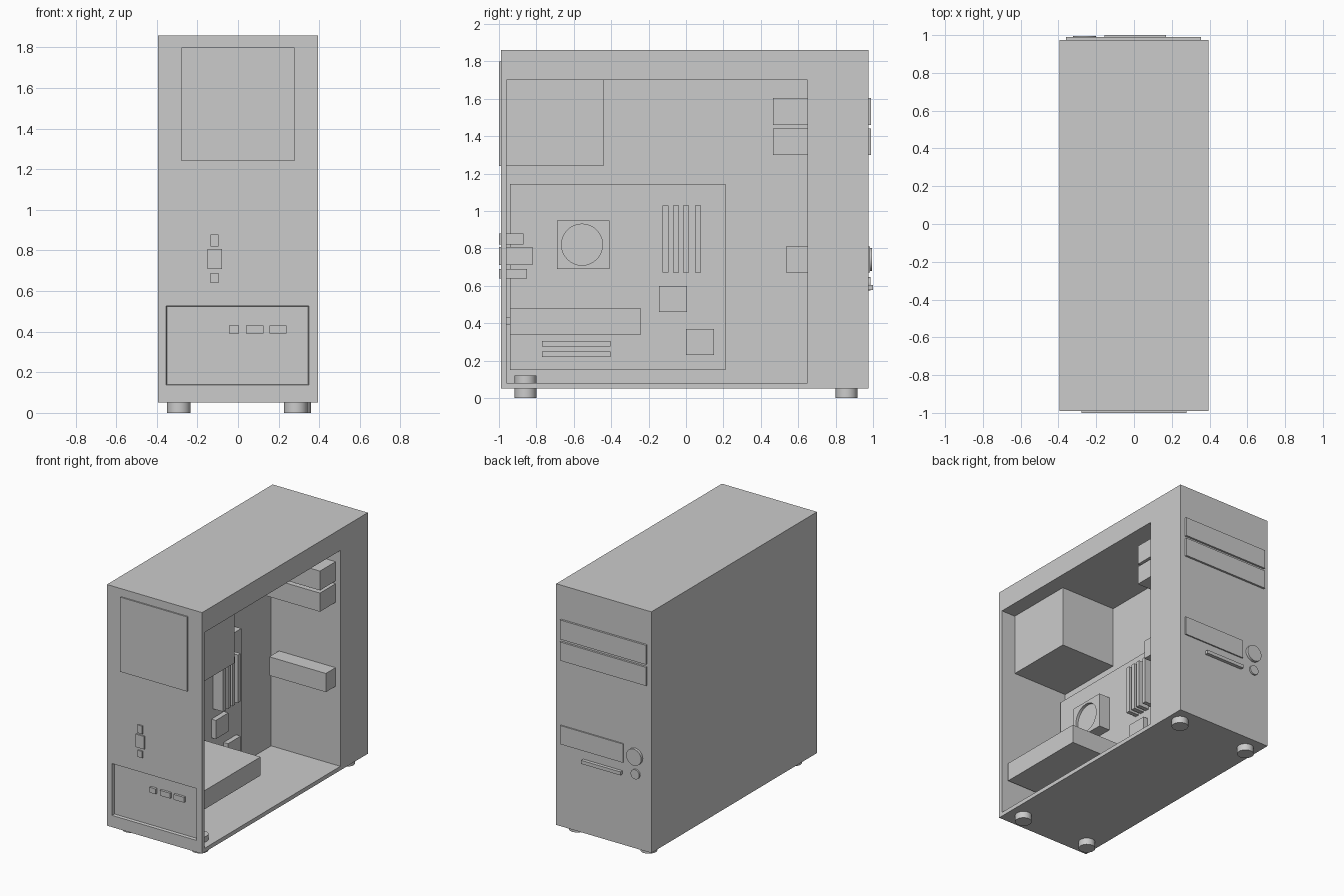
import bpy, bmesh
from mathutils import Matrix, Vector

if "Cube" in bpy.data.objects:
    bpy.data.objects.remove(bpy.data.objects["Cube"])


def box(name, x, y, z):
    """Box from (min, max) ranges on each axis."""
    bm = bmesh.new()
    size = [r[1] - r[0] for r in (x, y, z)]
    mid = [(r[0] + r[1]) / 2 for r in (x, y, z)]
    bmesh.ops.create_cube(bm, size=1, matrix=Matrix.Translation(mid) @ Matrix.Diagonal((*size, 1)))
    return finish(name, bm)


def cylinder(name, centre, radius, depth, axis='Z'):
    rot = Vector((0, 0, 1)).rotation_difference(
        Vector([float(a == axis) for a in 'XYZ'])).to_matrix().to_4x4()
    bm = bmesh.new()
    bmesh.ops.create_cone(bm, cap_ends=True, segments=32, radius1=radius, radius2=radius,
                          depth=depth, matrix=Matrix.Translation(centre) @ rot)
    ob = finish(name, bm)
    for p in ob.data.polygons:
        p.use_smooth = len(p.vertices) == 4
    for e in ob.data.edges:
        a, b = (ob.data.vertices[i].co for i in e.vertices)
        e.use_edge_sharp = abs((b - a)['XYZ'.index(axis)]) < 1e-5
    return ob


def finish(name, bm):
    me = bpy.data.meshes.new(name)
    bm.to_mesh(me)
    bm.free()
    ob = bpy.data.objects.new(name, me)
    bpy.context.collection.objects.link(ob)
    return ob


def cut(target, cutter):
    m = target.modifiers.new('cut', 'BOOLEAN')
    m.operation, m.solver, m.object = 'DIFFERENCE', 'EXACT', cutter
    cutter.hide_render = True
    cutter.hide_set(True)


WALL, BOARD = -0.18, -0.12   # inner side wall and board surface

# Case with open right side and a shallow tapered recess in the back
case = box('case', (-0.395, 0.395), (-0.99, 0.975), (0.05, 1.86))
cut(case, box('cavity_cutter', (WALL, 0.6), (-0.96, 0.65), (0.08, 1.70)))
recess = box('recess_cutter', (-0.36, 0.355), (-1.015, -0.967), (0.135, 0.53))
for v in recess.data.vertices:
    if v.co.y > -0.98:
        v.co.x *= 0.97
        v.co.z += 0.006 if v.co.z < 0.3 else -0.006
cut(case, recess)

# Power supply, showing through the back
box('power_supply', (-0.278, 0.278), (-1.0, -0.44), (1.24, 1.80))

# Drives and their front covers
for i, z in enumerate(((1.46, 1.605), (1.30, 1.44))):
    box(f'optical_drive_{i + 1}', (-0.36, 0.355), (0.465, 0.99), z)
box('small_drive', (-0.115, 0.355), (0.535, 0.70), (0.67, 0.81))
box('small_drive_cover', (-0.165, 0.355), (0.96, 0.985), (0.67, 0.81))

# Front buttons and slot
cylinder('power_button', (-0.262, 0.975, 0.74), 0.062, 0.04, 'Y')
cylinder('reset_button', (-0.267, 0.97, 0.61), 0.036, 0.035, 'Y')
box('front_slot', (-0.155, 0.17), (0.96, 1.0), (0.578, 0.604))

# Main board and components
box('main_board', (WALL - 0.01, BOARD), (-0.94, 0.21), (0.15, 1.145))
cooler = box('cpu_cooler', (BOARD - 0.01, -0.03), (-0.69, -0.41), (0.69, 0.95))
cut(cooler, cylinder('fan_cutter', (-0.02, -0.556, 0.82), 0.11, 0.06, 'X'))
for i, y in enumerate((-0.125, -0.07, -0.017, 0.048)):
    box(f'memory_stick_{i + 1}', (BOARD - 0.01, -0.035), (y, y + 0.032), (0.67, 1.03))
box('chip_upper', (BOARD - 0.01, -0.083), (-0.145, 0.005), (0.46, 0.60))
box('chip_lower', (BOARD - 0.01, -0.083), (0.0, 0.15), (0.23, 0.37))
for i, z in enumerate((0.275, 0.22)):
    box(f'expansion_slot_{i + 1}', (BOARD - 0.01, -0.083), (-0.77, -0.405), (z, z + 0.03))

# Graphics card with its rear connectors
box('graphics_card', (BOARD - 0.01, 0.355), (-0.94, -0.24), (0.34, 0.48))
for i, x in enumerate(((-0.045, 0.005), (0.04, 0.125), (0.155, 0.24))):
    box(f'card_connector_{i + 1}', x, (-0.985, -0.93), (0.39, 0.43))

# Rear ports
box('port_top', (-0.135, -0.095), (-1.0, -0.87), (0.82, 0.88))
box('port_middle', (-0.15, -0.08), (-1.0, -0.82), (0.71, 0.807))
box('port_bottom', (-0.135, -0.095), (-1.0, -0.85), (0.64, 0.69))

# Feet
for i, (x, y) in enumerate(((-0.292, -0.858), (0.285, -0.858), (-0.292, 0.858), (0.302, 0.858))):
    cylinder(f'foot_{i + 1}', (x, y, 0.06), 0.058, 0.12)
